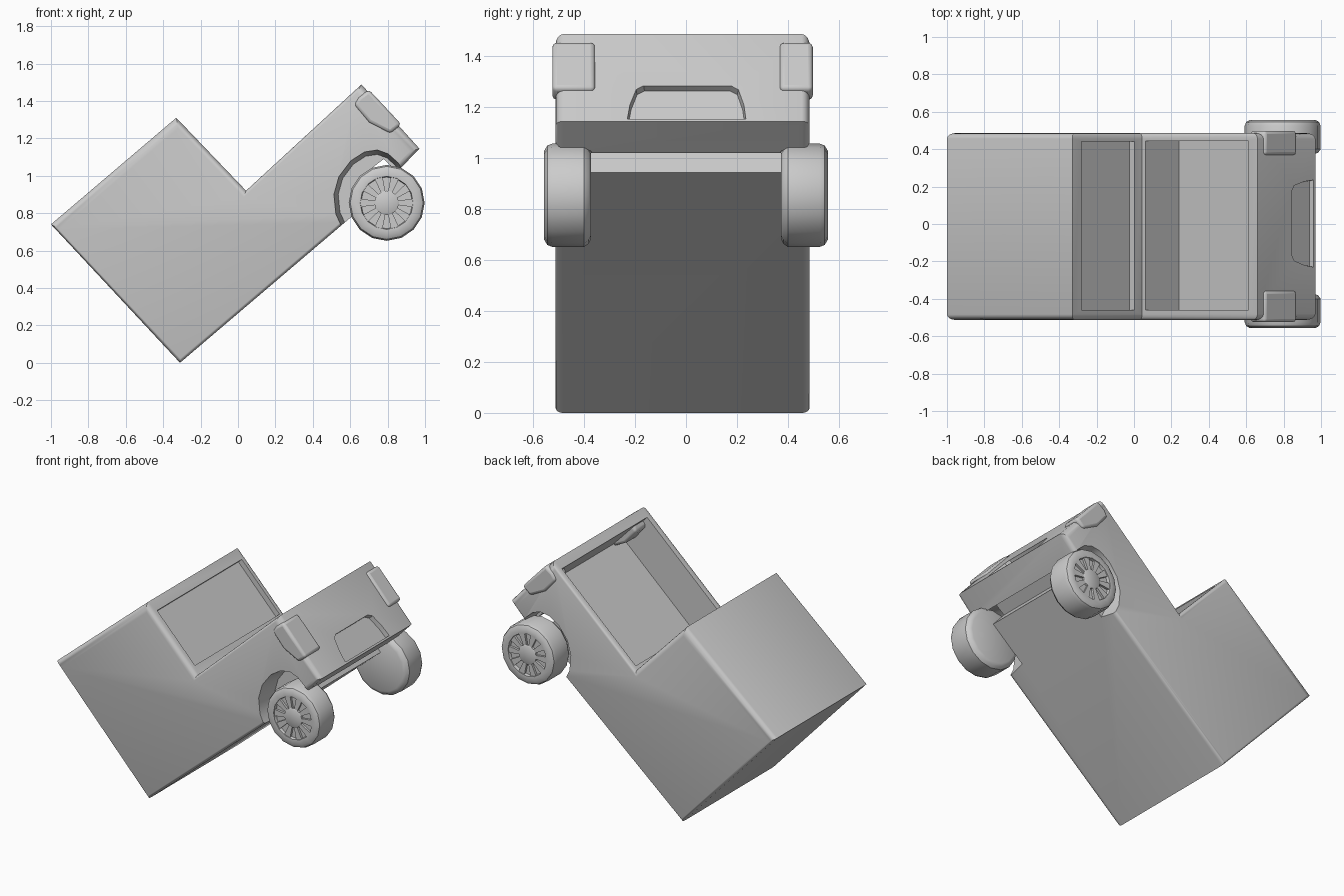
import bpy, bmesh, math
from mathutils import Vector

if "Cube" in bpy.data.objects:
    bpy.data.objects.remove(bpy.data.objects["Cube"])


def add_object(name, bm):
    bmesh.ops.recalc_face_normals(bm, faces=bm.faces[:])
    me = bpy.data.meshes.new(name)
    bm.to_mesh(me)
    bm.free()
    ob = bpy.data.objects.new(name, me)
    bpy.context.collection.objects.link(ob)
    return ob


def activate(ob):
    bpy.ops.object.select_all(action='DESELECT')
    ob.select_set(True)
    bpy.context.view_layer.objects.active = ob


def smooth(ob, angle=35):
    activate(ob)
    bpy.ops.object.shade_smooth_by_angle(angle=math.radians(angle))


def loft(name, ring_a, ring_b):
    """Closed solid between two matching rings of points."""
    bm = bmesh.new()
    a = [bm.verts.new(p) for p in ring_a]
    b = [bm.verts.new(p) for p in ring_b]
    bm.faces.new(a)
    bm.faces.new(b[::-1])
    for i in range(len(a)):
        j = (i + 1) % len(a)
        bm.faces.new((a[i], b[i], b[j], a[j]))
    return add_object(name, bm)


def prism(name, pts, y0, y1):
    return loft(name, [(x, y0, z) for x, z in pts], [(x, y1, z) for x, z in pts])


def lathe(name, prof, cx, cz, n, side):
    """Revolve (radius, y) points about a y-directed axle."""
    bm = bmesh.new()
    rings = []
    for r, y in prof:
        if r == 0:
            rings.append([bm.verts.new((cx, y * side, cz))] * n)
        else:
            rings.append([bm.verts.new((cx + r * math.cos(2 * math.pi * i / n), y * side,
                                        cz + r * math.sin(2 * math.pi * i / n))) for i in range(n)])
    for p, q in zip(rings, rings[1:]):
        for i in range(n):
            j = (i + 1) % n
            bm.faces.new(list(dict.fromkeys((p[i], p[j], q[j], q[i]))))
    return add_object(name, bm)


def cut(ob, cutter):
    m = ob.modifiers.new("cut", 'BOOLEAN')
    m.operation, m.solver, m.object = 'DIFFERENCE', 'EXACT', cutter
    activate(ob)
    bpy.ops.object.modifier_apply(modifier=m.name)
    bpy.data.objects.remove(cutter)


# Body: side profile of the nose-down pickup, cab, bed, tailgate and underside
A, B, C, D, E = (-1.0, .74), (-.33, 1.31), (.043, .92), (.66, 1.488), (.97, 1.145)
profile = [A, B, C, D, E, (.85, 1.02), (.78, 1.09), (.715, 1.04), (.80, .945), (-.31, 0)]
#          roof, rear window, bed rim, tailgate, bumper, notch x3, underside, nose
weights = [.9, .6, .3, .9, .5, 0, 0, 0, .3, .3]
body = prism("truck_body", profile, -.513, .486)
attr = body.data.attributes.new("bevel_weight_edge", 'FLOAT', 'EDGE')
n = len(profile)
for e in body.data.edges:
    i, j = e.vertices
    if i // n == j // n:
        i, j = sorted((i % n, j % n))
        attr.data[e.index].value = weights[j if (i, j) == (0, n - 1) else i]
m = body.modifiers.new("soft_sides", 'BEVEL')
m.limit_method, m.width, m.segments = 'WEIGHT', .055, 4
activate(body)
bpy.ops.object.modifier_apply(modifier=m.name)

# Open bed
cut(body, prism("bed_cutter", [(-.03, 1.035), (.24, .75), (.79, 1.255), (.52, 1.54)], -.46, .445))

# Rear window recess
cut(body, prism("window_cutter", [(-.21, 1.323), (.07, 1.028), (-.025, .938), (-.305, 1.233)], -.46, .44))

# Number plate recess in the tailgate
outline = [(-.235, 1.155), (-.225, 1.21), (-.2, 1.27), (-.17, 1.285),
           (.18, 1.285), (.21, 1.27), (.232, 1.21), (.24, 1.155)]


def on_tailgate(y, z, off):
    t = (D[1] - z) / (D[1] - E[1])
    return Vector((D[0] + t * (E[0] - D[0]) + .74 * off, y, z + .67 * off))


cut(body, loft("plate_cutter", [on_tailgate(y, z, .03) for y, z in outline],
               [on_tailgate(y * .96, z, -.03) for y, z in outline]))

# Flared wheel arches
arch = [(.60, .66), (.535, .80), (.525, .90), (.55, .99), (.61, 1.07), (.68, 1.115),
        (.745, 1.125), (.80, 1.105), (.85, 1.06), (.90, .98), (.95, .85), (.80, .70)]
for s in (-1, 1):
    big = [(.74 + (x - .74) * 1.07, s * .53, .90 + (z - .90) * 1.07) for x, z in arch]
    cut(body, loft("arch_cutter", [(.74 + (x - .74) * .95, s * .373, .90 + (z - .90) * .95)
                                   for x, z in arch], big))
smooth(body)

# Tail lights wrapping the tailgate corners
lamp = [(.645, 1.42), (.70, 1.46), (.873, 1.275), (.815, 1.225), (.70, 1.285), (.62, 1.38)]
for name, y0, y1 in (("tail_light_near", -.525, -.357), ("tail_light_far", .368, .498)):
    ob = prism(name, lamp, y0, y1)
    m = ob.modifiers.new("soft", 'BEVEL')
    m.width, m.segments = .018, 3
    smooth(ob)

# Wheels with recessed spoked rims
cx, cz = .795, .855
tyre = [(0, .373), (.17, .373), (.19, .382), (.203, .40), (.203, .525), (.195, .545), (.175, .557),
        (.142, .555), (.138, .535), (0, .535)]
hub = [(0, .53), (.065, .53), (.065, .55), (.058, .554), (0, .554)]
for s, tag in ((-1, "near"), (1, "far")):
    smooth(lathe("tyre_" + tag, tyre, cx, cz, 16, s))
    smooth(lathe("hub_" + tag, hub, cx, cz, 16, s))
    for k in range(10):
        a = 2 * math.pi * k / 10
        quad = [(.055, -.011), (.14, -.022), (.14, .022), (.055, .011)]
        pts = [(cx + r * math.cos(a) - t * math.sin(a), cz + r * math.sin(a) + t * math.cos(a))
               for r, t in quad]
        prism("spoke_" + tag, pts, s * .53, s * .55)
